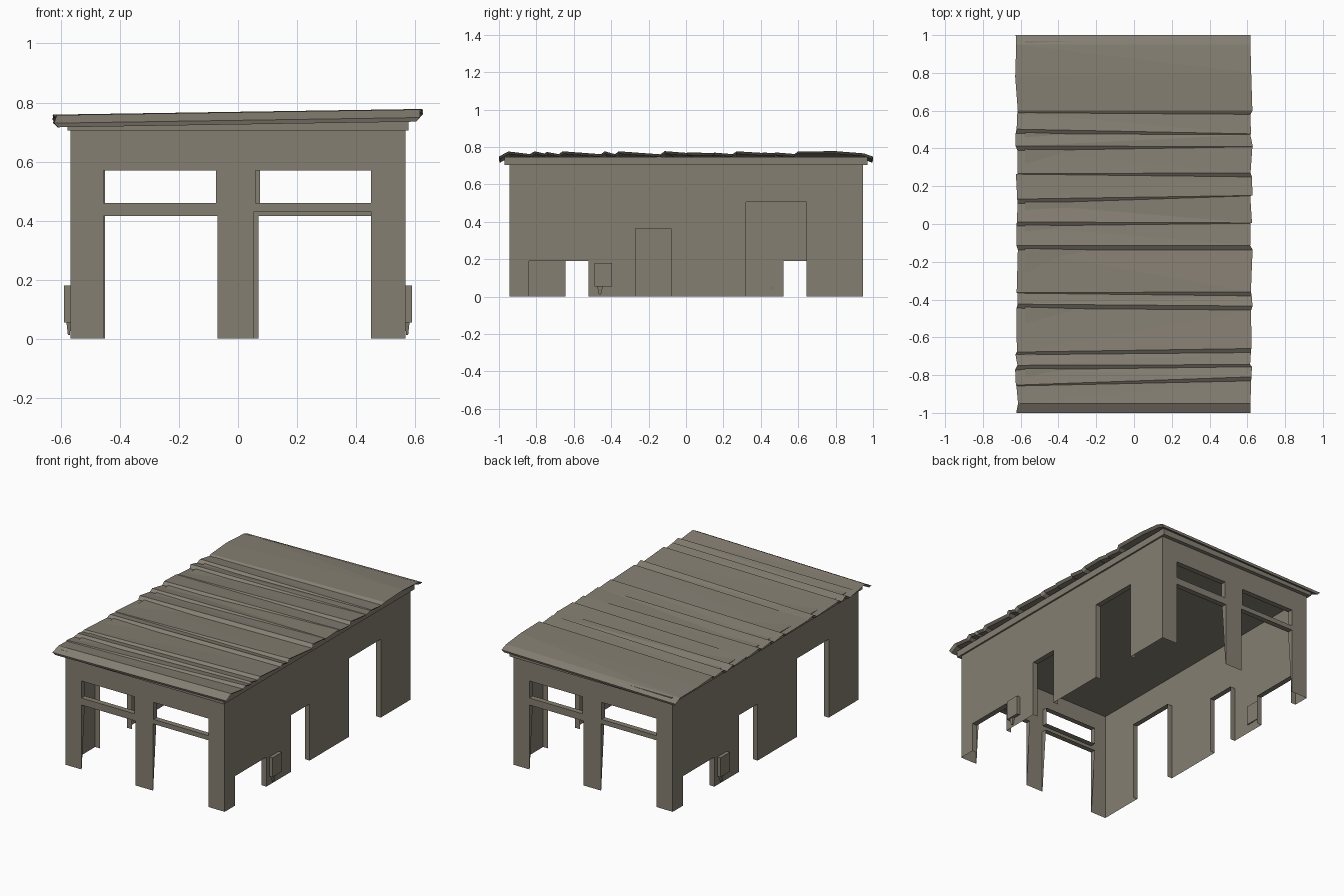
import bpy, bmesh, math, random
from mathutils import Matrix, Vector

if "Cube" in bpy.data.objects:
    bpy.data.objects.remove(bpy.data.objects["Cube"])

random.seed(4)
stone = bpy.data.materials.new("weathered grey brown")
stone.diffuse_color = (0.235, 0.212, 0.17, 1)
stone.use_nodes = True
stone.node_tree.nodes["Principled BSDF"].inputs["Base Color"].default_value = stone.diffuse_color
HALF_TURN = Matrix.Rotation(math.pi, 4, 'Z')
WX, WY, WZ, JAMB = 0.567, 0.945, 0.71, 0.035


def finish(name, bm, turn=False, fix_normals=False):
    if fix_normals:
        bmesh.ops.recalc_face_normals(bm, faces=bm.faces)
    me = bpy.data.meshes.new(name)
    bm.to_mesh(me)
    bm.free()
    me.materials.append(stone)
    ob = bpy.data.objects.new(name, me)
    if turn:
        ob.matrix_world = HALF_TURN
    bpy.context.collection.objects.link(ob)
    return ob


def wall(name, u0, u1, openings, place, foot, turn):
    """Thin wall sheet with openings (u0, u1, z0, z1) and inward reveals.
    place(u, depth, z) gives a point; foot is the reveal depth at the floor."""
    bm = bmesh.new()

    def quad(*pts):
        bm.faces.new([bm.verts.new(place(*p)) for p in pts])

    us = sorted({u0, u1} | {v for o in openings for v in o[:2]})
    zs = sorted({0.0, WZ} | {v for o in openings for v in o[2:]})
    for a, b in zip(us, us[1:]):
        for c, d in zip(zs, zs[1:]):
            mu, mz = (a + b) / 2, (c + d) / 2
            if not any(o[0] < mu < o[1] and o[2] < mz < o[3] for o in openings):
                quad((a, 0, c), (b, 0, c), (b, 0, d), (a, 0, d))
    for a, b, c, d in openings:
        low = JAMB if c > 0 else foot
        quad((a, 0, c), (a, 0, d), (a, JAMB, d), (a, low, c))
        quad((b, 0, c), (b, low, c), (b, JAMB, d), (b, 0, d))
        quad((a, 0, d), (b, 0, d), (b, JAMB, d), (a, JAMB, d))
        if c > 0:
            quad((a, 0, c), (a, JAMB, c), (b, JAMB, c), (b, 0, c))
    bmesh.ops.remove_doubles(bm, verts=bm.verts, dist=1e-5)
    finish(name, bm, turn)


def box(bm, lo, hi, taper=1.0):
    lo, hi = Vector(lo), Vector(hi)
    res = bmesh.ops.create_cube(bm, size=1)
    for v in res['verts']:
        k = taper if v.co.z < 0 else 1
        s = Vector((v.co.x * k, v.co.y * k, v.co.z))
        v.co = (lo + hi) / 2 + s * (hi - lo)


# walls: the building repeats itself under a half turn
end_openings = [(-0.455, -0.07, 0.0, 0.415), (0.055, 0.45, 0.0, 0.43),
                (-0.455, -0.075, 0.46, 0.57), (0.06, 0.45, 0.46, 0.57)]
side_openings = [(-0.84, -0.52, 0.0, 0.19), (-0.27, -0.08, 0.0, 0.365),
                 (0.32, 0.645, 0.0, 0.505)]
for turn, end, side in ((False, "front", "right"), (True, "back", "left")):
    wall(end + "_wall", -WX, WX, end_openings,
         lambda u, d, z: (u, -WY + d, z), 0.003, turn)
    wall(side + "_wall", -WY, WY, side_openings,
         lambda u, d, z: (WX - d, u, z), JAMB, turn)
    # wall box with a small pipe stub below
    bm = bmesh.new()
    box(bm, (0.56, -0.49, 0.055), (0.589, -0.395, 0.18))
    finish(side + "_wall_box", bm, turn)
    bm = bmesh.new()
    box(bm, (0.565, -0.475, 0.012), (0.581, -0.445, 0.055), 0.4)
    finish(side + "_pipe_stub", bm, turn)

# eave band, its underside is the ceiling
bm = bmesh.new()
box(bm, (-0.578, -0.97, 0.705), (0.578, 0.97, 0.748))
finish("eave_band", bm)

# roof sheet: uneven steps (y left, y right, drop left, drop right)
steps = [(0.595, 0.59, 0.5, 0.8), (0.49, 0.475, 1, 0.2), (0.40, 0.41, 1, 0.1),
         (0.265, 0.26, 0.1, 0.9), (0.12, 0.15, 1, 0.1), (0, 0.005, 0.9, 0.1),
         (-0.125, -0.125, 1, 1), (-0.365, -0.37, 0.1, 0.9),
         (-0.435, -0.445, 0.9, 0.9), (-0.685, -0.67, 0.6, 0.9),
         (-0.76, -0.75, 1, 0.5), (-0.855, -0.82, 0.2, 0.9)]
AMP, BASE_L, BASE_R = 0.017, 0.742, 0.761
rows = [(1.0, 1.0, -0.7, -0.7), (0.95, 0.95, 0.5, 0.3), (0.78, 0.80, 0.8, 1.0)]
for yl, yr, dl, dr in steps:
    for s in (1, -1):
        rows.append((yl + s * 0.012 * dl, yr + s * 0.012 * dr,
                     0.5 + s * dl / 2, 0.5 + s * dr / 2))
rows += [(-0.95, -0.95, 0.9, 0.9), (-1.0, -1.0, -0.7, -0.7)]

bm = bmesh.new()
rings = []
for yl, yr, hl, hr in rows:
    xl = -0.622 + random.uniform(-0.008, 0.008)
    xr = 0.622 + random.uniform(-0.008, 0.008)
    zl, zr = BASE_L + AMP * hl, BASE_R + AMP * hr
    rings.append([bm.verts.new(p) for p in (
        (xl, yl, zl), (xr, yr, zr),
        (xr - 0.015, yr * 0.995, zr - 0.014), (xl + 0.015, yl * 0.995, zl - 0.014))])
for a, b in zip(rings, rings[1:]):
    for i in range(4):
        j = (i + 1) % 4
        bm.faces.new((a[i], a[j], b[j], b[i]))
bm.faces.new(rings[0])
bm.faces.new(rings[-1][::-1])
bmesh.ops.triangulate(bm, faces=bm.faces)
finish("roof_sheet", bm, fix_normals=True)
